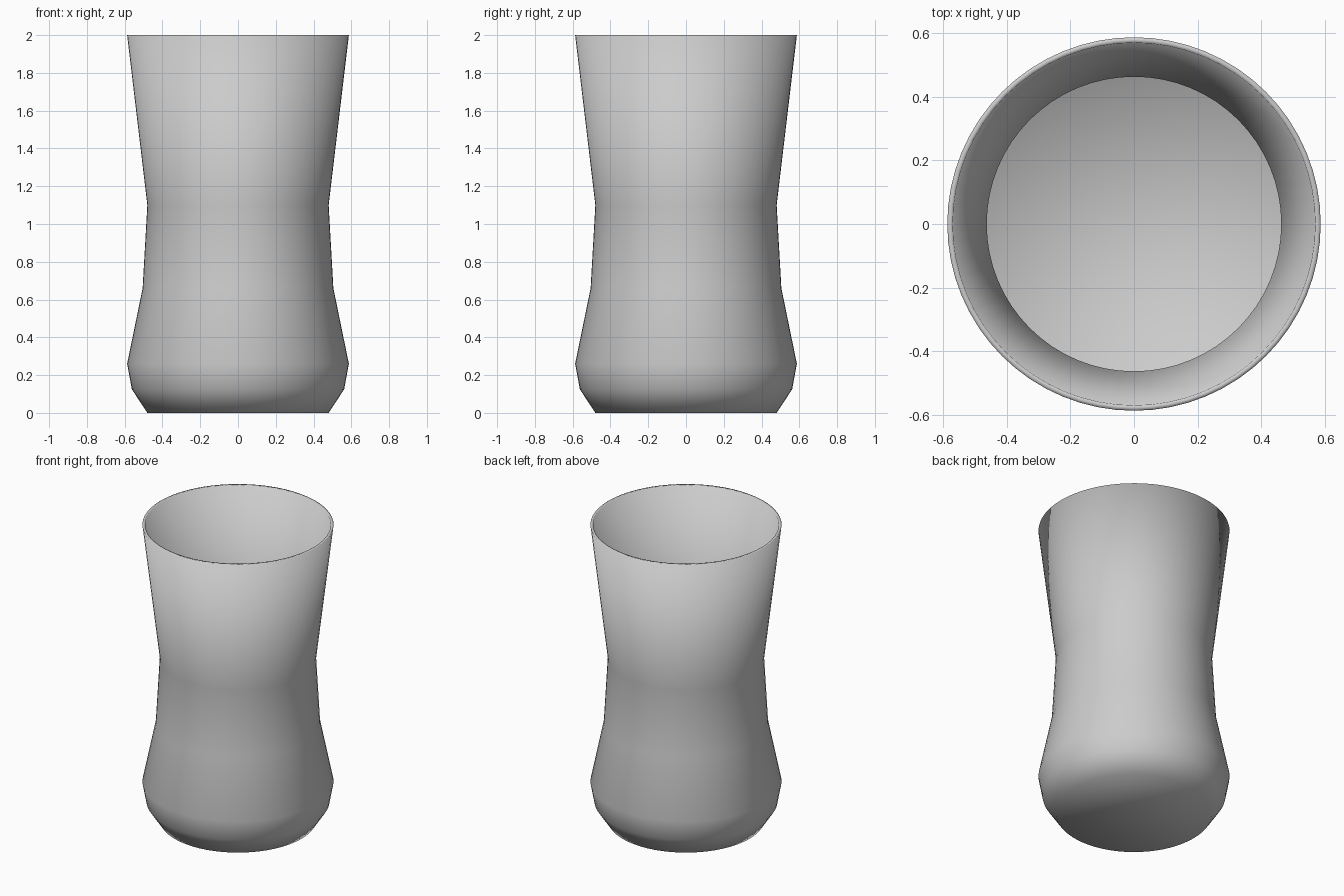
import bpy, bmesh
from math import cos, sin, tau

if "Cube" in bpy.data.objects:
    bpy.data.objects.remove(bpy.data.objects["Cube"])

SEGMENTS = 64
WALL = 0.017

# Outer profile (radius, height), from base to rim
outer = [(0.48, 0.0), (0.562, 0.125), (0.587, 0.26), (0.505, 0.66),
         (0.48, 1.10), (0.587, 2.0)]
# Inner profile, from rim down to the inside floor
inner = [(r - WALL, max(z, WALL)) for r, z in reversed(outer)]

bm = bmesh.new()


def ring(r, z):
    return [bm.verts.new((r * cos(tau * i / SEGMENTS), r * sin(tau * i / SEGMENTS), z))
            for i in range(SEGMENTS)]


# Walls and rim
rings = [ring(r, z) for r, z in outer + inner]
for a, b in zip(rings, rings[1:]):
    for i in range(SEGMENTS):
        j = (i + 1) % SEGMENTS
        bm.faces.new((a[i], a[j], b[j], b[i]))

# Underside and inside floor
bm.faces.new(rings[0][::-1])
bm.faces.new(rings[-1])

for f in bm.faces:
    f.smooth = True
bmesh.ops.recalc_face_normals(bm, faces=bm.faces)

mesh = bpy.data.meshes.new("tumbler")
bm.to_mesh(mesh)
bm.free()
tumbler = bpy.data.objects.new("tumbler", mesh)
bpy.context.collection.objects.link(tumbler)
